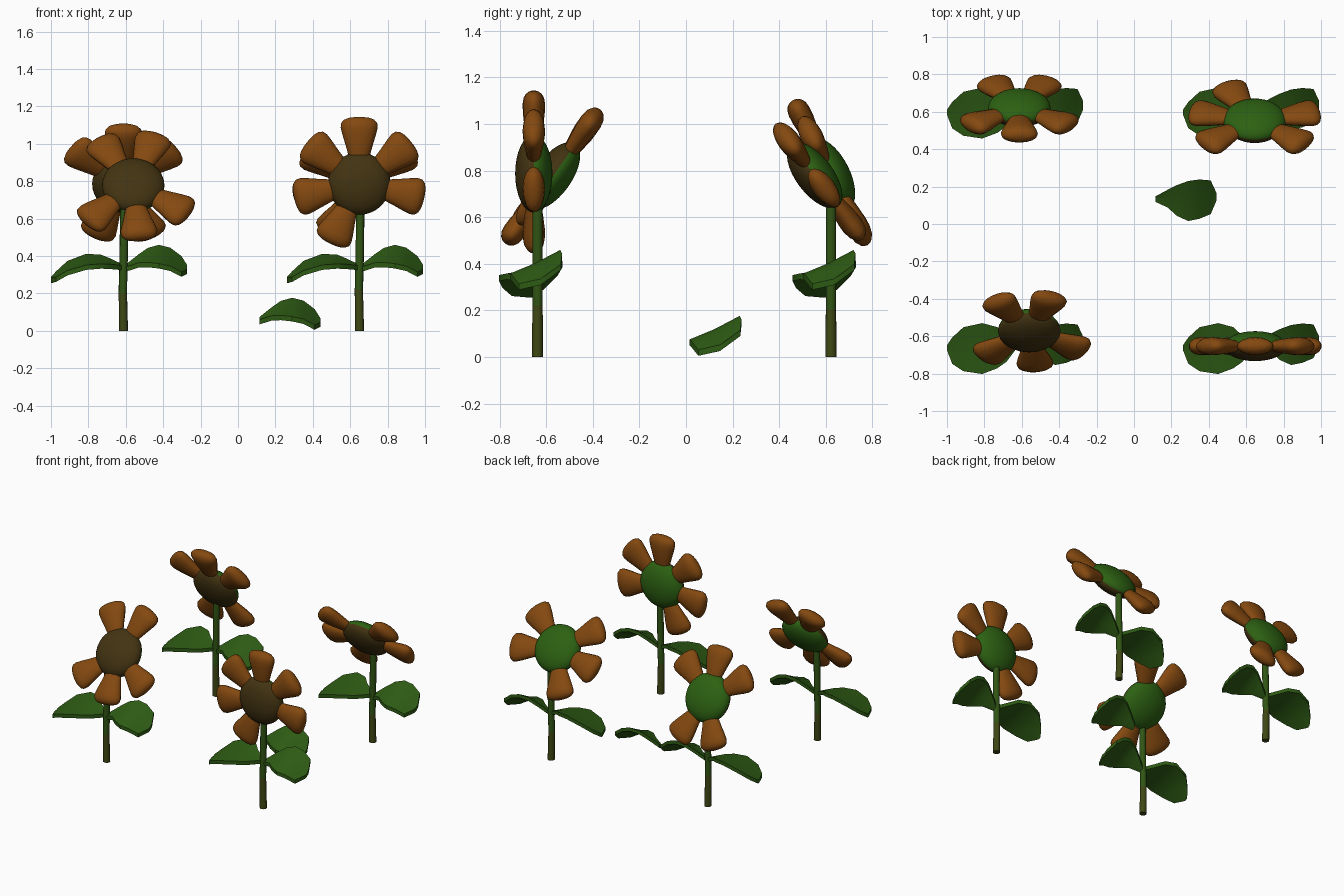
import bpy, bmesh, math
from mathutils import Matrix, Vector

if "Cube" in bpy.data.objects:
    bpy.data.objects.remove(bpy.data.objects["Cube"])


def material(name, rgb):
    m = bpy.data.materials.new(name)
    m.diffuse_color = (*rgb, 1)
    m.use_nodes = True
    m.node_tree.nodes["Principled BSDF"].inputs["Base Color"].default_value = m.diffuse_color
    return m


ORANGE = material("petal orange brown", (0.23, 0.066, 0.005))
BROWN = material("seed dark brown", (0.056, 0.034, 0.006))
GREEN = material("head green", (0.026, 0.12, 0.006))
LEAF = material("leaf green", (0.027, 0.105, 0.007))
STEM = material("stem green", (0.03, 0.09, 0.007))
BASE = material("stem base olive", (0.048, 0.064, 0.007))


def loft(bm, rings):
    """Skin a list of equal-length closed rings and cap both ends."""
    loops = [[bm.verts.new(p) for p in ring] for ring in rings]
    n = len(loops[0])
    for a, b in zip(loops, loops[1:]):
        for i in range(n):
            j = (i + 1) % n
            bm.faces.new((a[i], a[j], b[j], b[i]))
    bm.faces.new(loops[0])
    bm.faces.new(loops[-1])


def finish(bm, name, mats, angle=50, pick=None):
    bmesh.ops.recalc_face_normals(bm, faces=bm.faces[:])
    if pick:
        for f in bm.faces:
            f.material_index = pick(f)
    me = bpy.data.meshes.new(name)
    bm.to_mesh(me)
    bm.free()
    for m in mats:
        me.materials.append(m)
    ob = bpy.data.objects.new(name, me)
    bpy.context.collection.objects.link(ob)
    bpy.ops.object.select_all(action='DESELECT')
    ob.select_set(True)
    bpy.context.view_layer.objects.active = ob
    bpy.ops.object.shade_smooth_by_angle(angle=math.radians(angle))
    return ob


# Leaf stations: distance from stem, back edge y, front edge y, height on the centre line
RIGHT_LEAF = [(0.015, 0.015, -0.015, 0.350), (0.08, 0.05, -0.045, 0.385),
              (0.13, 0.075, -0.09, 0.408), (0.19, 0.097, -0.117, 0.414),
              (0.25, 0.105, -0.105, 0.395), (0.31, 0.10, -0.08, 0.352),
              (0.34, 0.035, -0.01, 0.335)]
LEFT_LEAF = [(0.01, 0.012, -0.02, 0.355), (0.07, 0.04, -0.10, 0.378),
             (0.12, 0.086, -0.135, 0.388), (0.20, 0.107, -0.165, 0.388),
             (0.30, 0.085, -0.15, 0.355), (0.36, 0.03, -0.11, 0.312),
             (0.387, -0.01, -0.04, 0.292)]


def leaf(name, origin, stations, side, slope, thick=0.026):
    bm = bmesh.new()
    rings = []
    for s, back, front, z in stations:
        ys = (back, (back + front) / 2, front)
        dip = (0, -0.006, 0)
        top = [Vector((side * s, y, z + slope * y + d)) for y, d in zip(ys, dip)]
        low = [p - Vector((0, 0, thick)) for p in reversed(top)]
        rings.append([p + Vector(origin) for p in top + low])
    loft(bm, rings)
    finish(bm, name, [LEAF], 35)


def stem(name, x, y, top):
    bm = bmesh.new()
    rings = []
    for t, dx, r in ((0, 0, 0.024), (0.15, -0.002, 0.023), (0.3, -0.004, 0.022),
                     (0.5, 0, 0.022), (1, 0.005, 0.022)):
        rings.append([(x + dx + r * math.cos(k * math.pi / 6),
                       y + r * math.sin(k * math.pi / 6), t * top) for k in range(12)])
    loft(bm, rings)
    finish(bm, name, [STEM, BASE], 50,
           lambda f: 1 if f.calc_center_median().z < 0.22 else 0)


# Petal profile: distance from head centre, half width, half thickness
PETAL = [(0.09, 0.035, 0.018), (0.13, 0.052, 0.030), (0.20, 0.071, 0.040),
         (0.26, 0.089, 0.047), (0.30, 0.099, 0.048), (0.325, 0.096, 0.044),
         (0.342, 0.080, 0.034), (0.352, 0.053, 0.021), (0.356, 0.022, 0.008)]


def head(prefix, centre, tilt, angles):
    place = Matrix.Translation(centre) @ Matrix.Rotation(math.radians(tilt), 4, 'X')
    # Seed disc: flattened ball, brown in front and green behind
    bm = bmesh.new()
    bmesh.ops.create_uvsphere(bm, u_segments=32, v_segments=16, radius=1,
                              matrix=Matrix.Rotation(math.pi / 2, 4, 'X'))
    bmesh.ops.scale(bm, vec=(0.167, 0.08, 0.167), verts=bm.verts[:])
    front = {f.index for f in bm.faces if f.calc_center_median().y < 0}
    bm.faces.index_update()
    front = {f.index for f in bm.faces if f.calc_center_median().y < 0}
    bm.transform(place)
    finish(bm, prefix + "_seed_disc", [GREEN, BROWN], 80,
           lambda f: 1 if f.index in front else 0)
    # Petals in the plane of the disc
    bm = bmesh.new()
    for a in angles:
        turn = place @ Matrix.Rotation(-math.radians(a), 4, 'Y')
        rings = []
        for r, w, t in PETAL:
            rings.append([turn @ Vector((r, t * math.sin(k * math.pi / 8),
                                         w * math.cos(k * math.pi / 8))) for k in range(16)])
        loft(bm, rings)
    finish(bm, prefix + "_petals", [ORANGE], 80)


def seven(top, missing):
    return [top + i * 360 / 7 for i in range(7) if i not in missing]


# Flowers: name, stem position, head centre, head tilt, petal angles, stem top
FLOWERS = [
    ("front_left", -0.612, -0.637, (-0.56, -0.57, 0.778), -35, seven(70, (2, 6)), 0.67),
    ("front_right", 0.65, -0.637, (0.648, -0.653, 0.787), 0, seven(90, (4,)), 0.74),
    ("back_left", -0.612, 0.622, (-0.613, 0.622, 0.785), 27, seven(90, (2, 5)), 0.76),
    ("back_right", 0.65, 0.622, (0.645, 0.552, 0.78), 37, seven(90, (0, 4)), 0.69),
]
for name, x, y, centre, tilt, angles, top in FLOWERS:
    stem(name + "_stem", x, y, top)
    leaf(name + "_right_leaf", (x, y, 0), RIGHT_LEAF, 1, 0.47)
    leaf(name + "_left_leaf", (x, y, 0), LEFT_LEAF, -1, 0.22)
    head(name, centre, tilt, angles)

# Loose leaf lying between the flowers
leaf("loose_leaf", (0.10, 0.133, -0.283), RIGHT_LEAF, 1, 0.47)
